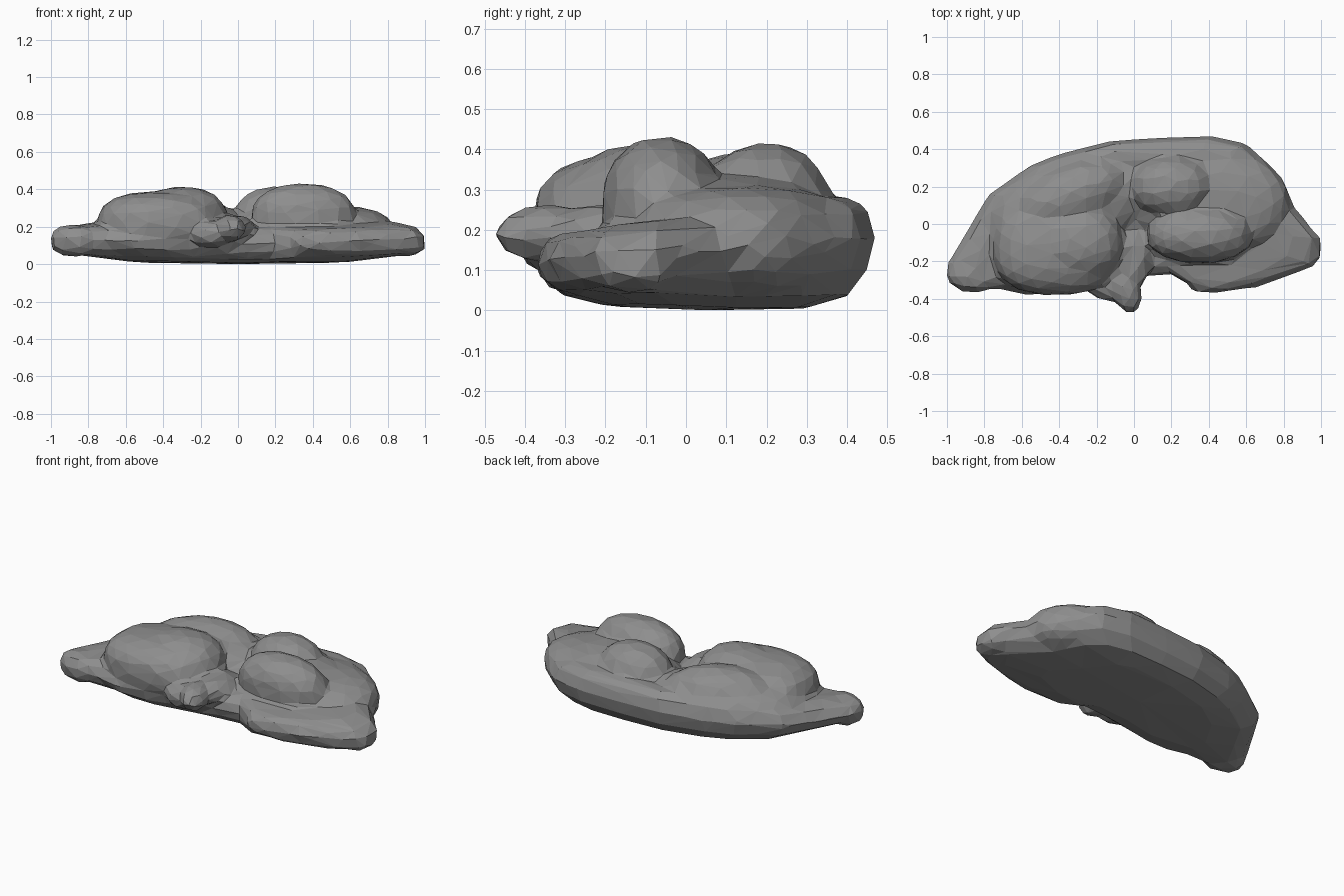
import bpy, bmesh, math
from mathutils import Matrix

cube = bpy.data.objects.get("Cube")
if cube:
    bpy.data.objects.remove(cube, do_unlink=True)

stone = bpy.data.materials.new("stone_grey")
stone.use_nodes = True
grey = (0.27, 0.27, 0.27, 1)
stone.diffuse_color = grey
shader = next(n for n in stone.node_tree.nodes if n.type == 'BSDF_PRINCIPLED')
shader.inputs["Base Color"].default_value = grey
shader.inputs["Roughness"].default_value = 0.9

bm = bmesh.new()

# Resting body: one plan outline stacked in rings, lower at the front than at the back
outline = [(-1.005, -.22), (-.985, -.32), (-.92, -.368), (-.72, -.348), (-.58, -.382),
           (-.4, -.372), (-.26, -.335), (-.05, -.3), (.05, -.28), (.2, -.27), (.36, -.368),
           (.65, -.342), (.975, -.225), (1.005, -.08), (.86, .09), (.72, .33), (.6, .43),
           (.42, .47), (.15, .463), (-.12, .445), (-.4, .375), (-.56, .31), (-.78, .16),
           (-.9, -.05)]
rings = [(.6, 0), (.84, .022), (.95, .075), (1, .15), (.95, .225), (.84, .265), (.4, .28)]
centre_y = .05


def body_point(x, y, k, h):
    x, y = x * k, centre_y + (y - centre_y) * k
    lift = .03 * x * x + .12 * (y - .1) ** 2
    return bm.verts.new((x, y, lift + h * (.79 + .56 * y)))


loops = [[body_point(x, y, k, h) for x, y in outline] for k, h in rings]
count = len(outline)
for low, high in zip(loops, loops[1:]):
    for i in range(count):
        j = (i + 1) % count
        bm.faces.new((low[i], low[j], high[j], high[i]))
bottom = body_point(0, centre_y, 0, 0)
top = body_point(0, centre_y, 0, rings[-1][1])
for i in range(count):
    j = (i + 1) % count
    bm.faces.new((bottom, loops[0][j], loops[0][i]))
    bm.faces.new((top, loops[-1][i], loops[-1][j]))


def lump(centre, radii, turn=0, power=2.6):
    """Add a rounded lump, boxier as power grows, turned about the vertical."""
    place = (Matrix.Translation(centre) @ Matrix.Rotation(math.radians(turn), 4, 'Z')
             @ Matrix.Diagonal((*radii, 1)))
    for v in bmesh.ops.create_icosphere(bm, subdivisions=3, radius=1)["verts"]:
        v.co /= sum(abs(c) ** power for c in v.co) ** (1 / power)
        v.co = place @ v.co


# Broad swells that the humps grow out of
lump((-.34, .1, .19), (.46, .27, .15), 22, 2)
lump((.34, .14, .19), (.42, .27, .145), -10, 2)
# Large hump with its crest, saddle and rear ridge
lump((-.42, -.13, .22), (.33, .25, .168))
lump((-.3, -.1, .25), (.24, .2, .163), 0, 2.3)
lump((-.36, .06, .22), (.28, .18, .15), 15, 2.3)
lump((-.34, .15, .24), (.32, .17, .155), 22, 2)
# Shoulder hump, middle bump and rear flank
lump((.35, -.06, .26), (.28, .15, .172), 0, 2.2)
lump((.2, .2, .25), (.22, .16, .165), 0, 2.2)
lump((.53, .15, .17), (.3, .24, .14), -30)
# Folded limb along the front, with its end
lump((.64, -.24, .12), (.36, .085, .078), 14)
lump((.9, -.13, .115), (.103, .1, .07))
# Small end lump on the other side
lump((-.88, -.27, .125), (.122, .09, .085), -15)
# Pointed front projection, with a cheek and a bridge back to the body
lump((-.045, -.345, .19), (.08, .135, .073), 18, 2)
lump((-.15, -.33, .16), (.12, .08, .07), -20, 2)
lump((-.02, -.19, .19), (.11, .17, .075), 0, 2)

bmesh.ops.recalc_face_normals(bm, faces=bm.faces)
mesh = bpy.data.meshes.new("resting_form_mesh")
bm.to_mesh(mesh)
bm.free()
form = bpy.data.objects.new("resting_form", mesh)
bpy.context.collection.objects.link(form)

# Fuse the lumps into one skin, ease the creases and reduce it to irregular facets
fuse = form.modifiers.new("fuse", 'REMESH')
fuse.mode = 'VOXEL'
fuse.voxel_size = .018
ease = form.modifiers.new("ease", 'SMOOTH')
ease.factor = .5
ease.iterations = 4
facet = form.modifiers.new("facet", 'DECIMATE')
facet.ratio = .035
bpy.context.view_layer.update()
skin = bpy.data.meshes.new_from_object(
    form.evaluated_get(bpy.context.evaluated_depsgraph_get()))
form.modifiers.clear()
form.data = skin

skin.materials.clear()
skin.materials.append(stone)
for face in skin.polygons:
    face.use_smooth = False
    face.material_index = 0
